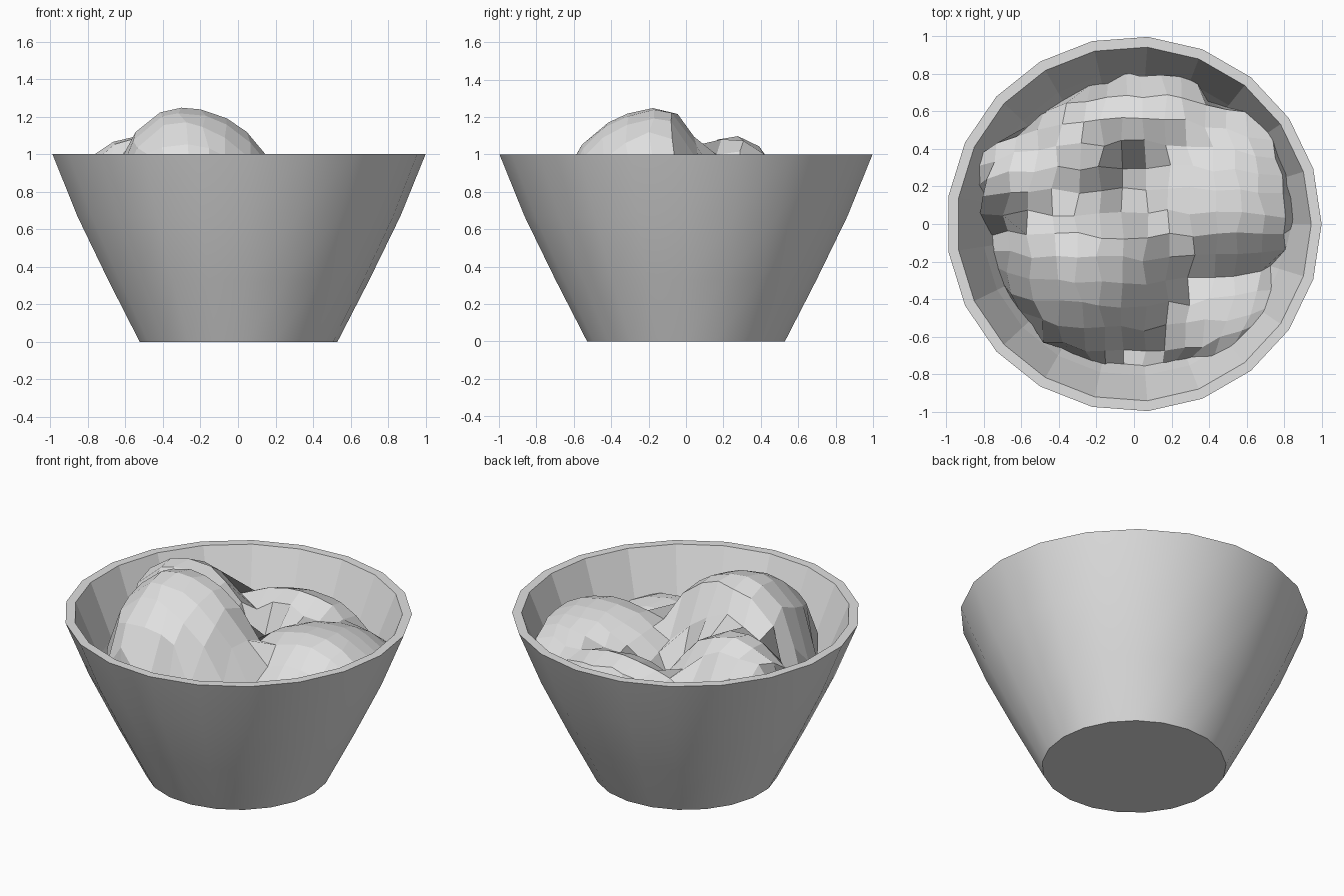
import bpy, bmesh, math, random

if "Cube" in bpy.data.objects:
    bpy.data.objects.remove(bpy.data.objects["Cube"])

random.seed(4)
SIDES = 21
OUTER = [(0.53, 0.0), (0.70, 0.33), (0.866, 0.67), (1.0, 1.0)]
INNER = [(0.945, 1.0), (0.81, 0.67), (0.645, 0.33), (0.50, 0.06)]

grey = bpy.data.materials.new("light grey")
grey.diffuse_color = (0.75, 0.75, 0.75, 1)
grey.use_nodes = True
grey.node_tree.nodes["Principled BSDF"].inputs["Base Color"].default_value = grey.diffuse_color


def add_object(name, bm):
    mesh = bpy.data.meshes.new(name)
    bm.to_mesh(mesh)
    bm.free()
    mesh.materials.append(grey)
    ob = bpy.data.objects.new(name, mesh)
    bpy.context.collection.objects.link(ob)
    return ob


def wall_radius(z):
    """Inner radius of the bowl at height z."""
    for (r1, z1), (r0, z0) in zip(INNER, INNER[1:]):
        if z >= z0:
            return r0 + (r1 - r0) * min(1, (z - z0) / (z1 - z0))
    return INNER[-1][0]


# Bowl: 21-sided lathe of the outer and inner profile, closed at both floors
bm = bmesh.new()
rings = []
for r, z in OUTER + INNER:
    rings.append([bm.verts.new((r * math.cos(2 * math.pi * i / SIDES),
                                r * math.sin(2 * math.pi * i / SIDES), z))
                  for i in range(SIDES)])
for k, (a, b) in enumerate(zip(rings, rings[1:])):
    for i in range(SIDES):
        j = (i + 1) % SIDES
        f = bm.faces.new((a[i], a[j], b[j], b[i]))
        f.smooth = k < len(OUTER) - 1      # outside smooth, rim and inside flat
bm.faces.new(rings[0])
bm.faces.new(rings[-1])
bmesh.ops.recalc_face_normals(bm, faces=bm.faces)
for e in bm.edges:
    if e.calc_face_angle() > math.radians(35):
        e.smooth = False
add_object("bowl", bm)

# Filling: lumps as (peak x, y, base z, rise, reach to left, right, front, back)
LUMPS = [
    (-0.30, -0.13, 0.64, 0.61, 0.40, 0.57, 0.58, 0.26),   # tall lump
    (-0.52, 0.25, 0.62, 0.48, 0.41, 0.42, 0.30, 0.30),    # left lump
    (0.50, 0.06, 0.60, 0.37, 0.54, 0.46, 0.30, 0.62),     # right lump
    (0.08, 0.56, 0.58, 0.36, 0.58, 0.50, 0.24, 0.26),     # back lump
    (0.48, -0.50, 0.55, 0.22, 0.42, 0.42, 0.30, 0.36),    # front lump
]


def height(x, y):
    """Soft maximum of all lumps and a floor."""
    hs = [0.56]
    for px, py, base, rise, left, right, front, back in LUMPS:
        u = (x - px) / (right if x > px else left)
        v = (y - py) / (back if y > py else front)
        q = u * u + v * v
        if q < 1:
            hs.append(base + rise * math.sqrt(1 - q))
    top = max(hs)
    return top + 0.02 * math.log(sum(math.exp((h - top) / 0.02) for h in hs))


# One faceted sheet: a square grid rounded to a disc and kept inside the wall
N = 15
bm = bmesh.new()
grid = []
for i in range(N + 1):
    row = []
    for j in range(N + 1):
        u, v = 2 * i / N - 1, 2 * j / N - 1
        x = 0.93 * u * math.sqrt(1 - v * v / 2)
        y = 0.93 * v * math.sqrt(1 - u * u / 2)
        x += random.uniform(-0.018, 0.018)
        y += random.uniform(-0.018, 0.018)
        z = height(x, y)
        r, limit = math.hypot(x, y), wall_radius(z) + 0.01
        if r > limit:
            x, y = x * limit / r, y * limit / r
        row.append(bm.verts.new((x, y, z)))
    grid.append(row)
for i in range(N):
    for j in range(N):
        bm.faces.new((grid[i][j], grid[i + 1][j], grid[i + 1][j + 1], grid[i][j + 1]))
add_object("filling", bm)
